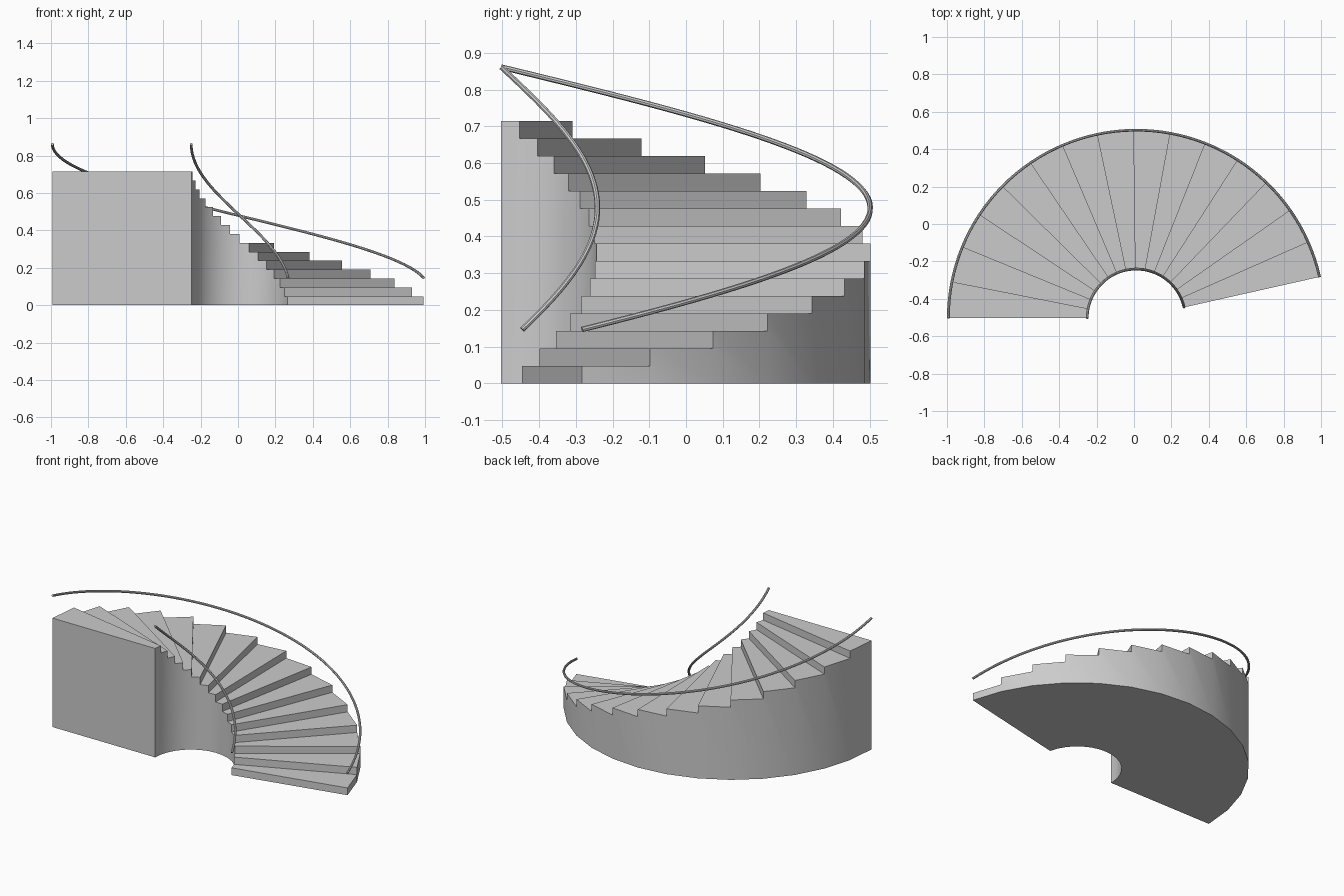
import bpy, bmesh, math

if "Cube" in bpy.data.objects:
    bpy.data.objects.remove(bpy.data.objects["Cube"])

CX, CY = 0.012, -0.503          # axis of the spiral
R_IN, R_OUT = 0.26, 1.005
STEPS, RISE = 15, 0.0476
A0, A1 = math.radians(12.65), math.pi
RAIL_R, RAIL_LIFT = 0.0075, 0.147


def polar(r, a, z):
    return (CX + r * math.cos(a), CY + r * math.sin(a), z)


def smooth(ob):
    bpy.ops.object.select_all(action='DESELECT')
    ob.select_set(True)
    bpy.context.view_layer.objects.active = ob
    bpy.ops.object.shade_smooth_by_angle(angle=math.radians(30))


# Solid curved flight: every step reaches the floor
bm = bmesh.new()
da = (A1 - A0) / STEPS
for i in range(STEPS):
    a, b = A0 + i * da, A0 + (i + 1) * da
    low, top = i * RISE, (i + 1) * RISE

    def face(*pts):
        bm.faces.new([bm.verts.new(polar(*p)) for p in pts])

    face((R_IN, a, top), (R_OUT, a, top), (R_OUT, b, top), (R_IN, b, top))   # tread
    face((R_IN, a, low), (R_OUT, a, low), (R_OUT, a, top), (R_IN, a, top))   # riser
    face((R_IN, b, 0), (R_OUT, b, 0), (R_OUT, a, 0), (R_IN, a, 0))           # underside
    for r in (R_IN, R_OUT):                                                  # side walls
        wall = [(r, a, 0), (r, b, 0), (r, b, top), (r, a, top)]
        if i:
            wall.append((r, a, low))
        face(*wall)
H = STEPS * RISE
face((R_IN, A1, 0), (R_OUT, A1, 0), (R_OUT, A1, H), (R_IN, A1, H))           # tall end wall
bmesh.ops.remove_doubles(bm, verts=bm.verts, dist=1e-5)
bmesh.ops.recalc_face_normals(bm, faces=bm.faces)
me = bpy.data.meshes.new("stair_flight")
bm.to_mesh(me)
bm.free()
stairs = bpy.data.objects.new("stair_flight", me)
bpy.context.collection.objects.link(stairs)
smooth(stairs)


# Helical handrails above both edges
def handrail(name, radius, n=60):
    cu = bpy.data.curves.new(name, 'CURVE')
    cu.dimensions = '3D'
    cu.bevel_depth = RAIL_R
    cu.bevel_resolution = 2
    cu.use_fill_caps = True
    sp = cu.splines.new('POLY')
    sp.points.add(n)
    for k, p in enumerate(sp.points):
        t = k / n
        p.co = (*polar(radius, A0 + t * (A1 - A0), RAIL_LIFT + t * H), 1)
    ob = bpy.data.objects.new(name, cu)
    bpy.context.collection.objects.link(ob)
    bpy.ops.object.select_all(action='DESELECT')
    ob.select_set(True)
    bpy.context.view_layer.objects.active = ob
    bpy.ops.object.convert(target='MESH')
    smooth(bpy.context.view_layer.objects.active)


handrail("outer_handrail", 1.0045)
handrail("inner_handrail", 0.262)
